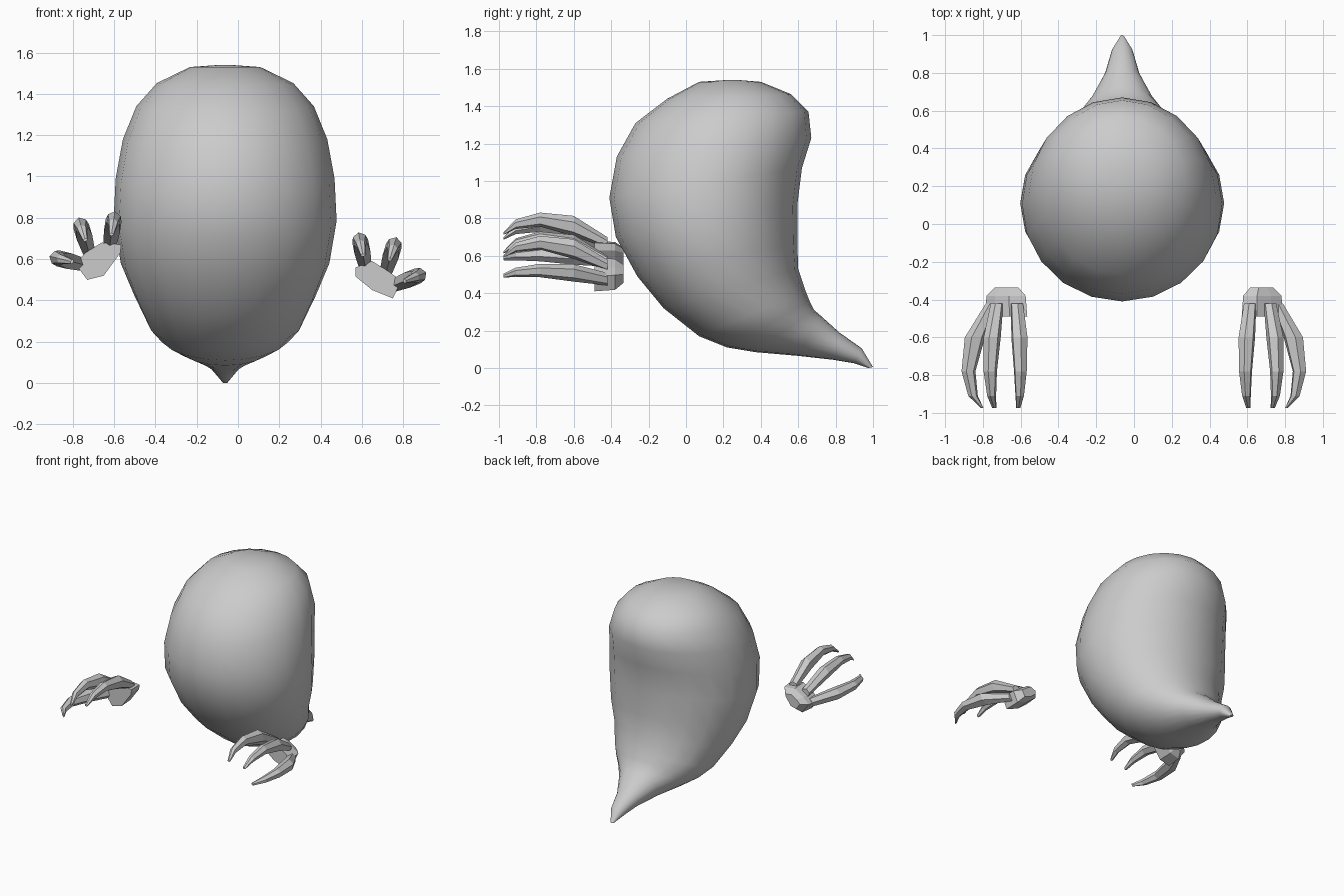
import bpy, bmesh, math
from mathutils import Vector

if "Cube" in bpy.data.objects:
    bpy.data.objects.remove(bpy.data.objects["Cube"])

grey = bpy.data.materials.new("plain grey")
grey.diffuse_color = (0.6, 0.6, 0.6, 1)
grey.use_nodes = True
grey.node_tree.nodes["Principled BSDF"].inputs["Base Color"].default_value = grey.diffuse_color


def loft(name, rings, smooth=False):
    """Skin a list of equal-length closed rings and cap both ends."""
    bm = bmesh.new()
    rows = [[bm.verts.new(p) for p in ring] for ring in rings]
    n = len(rows[0])
    for a, b in zip(rows, rows[1:]):
        for i in range(n):
            j = (i + 1) % n
            bm.faces.new((a[i], a[j], b[j], b[i]))
    bm.faces.new(rows[0][::-1])
    bm.faces.new(rows[-1])
    bmesh.ops.recalc_face_normals(bm, faces=bm.faces)
    mesh = bpy.data.meshes.new(name)
    bm.to_mesh(mesh)
    bm.free()
    mesh.materials.append(grey)
    obj = bpy.data.objects.new(name, mesh)
    bpy.context.collection.objects.link(obj)
    if smooth:
        bpy.context.view_layer.objects.active = obj
        obj.select_set(True)
        bpy.ops.object.shade_smooth_by_angle(angle=math.radians(50))
        obj.select_set(False)
    return obj


# Body: tilted elliptical sections (front y, front z, back y, back z, half width)
sections = [
    (0.22, 1.54, 0.28, 1.54, 0.03),
    (0.07, 1.53, 0.40, 1.53, 0.17),
    (-0.10, 1.44, 0.56, 1.465, 0.33),
    (-0.27, 1.31, 0.655, 1.37, 0.43),
    (-0.37, 1.13, 0.67, 1.23, 0.495),
    (-0.41, 0.91, 0.62, 1.07, 0.53),
    (-0.375, 0.70, 0.595, 0.87, 0.54),
    (-0.26, 0.49, 0.595, 0.67, 0.505),
    (-0.12, 0.32, 0.60, 0.53, 0.44),
    (0.07, 0.17, 0.64, 0.41, 0.375),
    (0.22, 0.11, 0.66, 0.36, 0.32),
    (0.37, 0.085, 0.685, 0.31, 0.25),
    (0.60, 0.065, 0.72, 0.28, 0.165),
    (0.78, 0.045, 0.82, 0.19, 0.09),
    (0.90, 0.025, 0.94, 0.105, 0.055),
    (0.975, 0.0, 1.0, 0.005, 0.012),
]
rings = []
for fy, fz, by, bz, w in sections:
    front, back = Vector((-0.0625, fy, fz)), Vector((-0.0625, by, bz))
    mid, half = (front + back) / 2, (front - back) / 2
    rings.append([mid + half * math.cos(t) + Vector((w * math.sin(t), 0, 0))
                  for t in (2 * math.pi * i / 20 for i in range(20))])
loft("body", rings, smooth=True)

# Claw stations: y, outward offset, half thickness, half width
claw = [
    (-0.42, 0.00, 0.030, 0.035),
    (-0.60, 0.09, 0.055, 0.045),
    (-0.78, 0.125, 0.038, 0.036),
    (-0.91, 0.10, 0.026, 0.024),
    (-0.975, 0.05, 0.007, 0.012),
]


def make_claw(name, x, z, dx, dz):
    out = Vector((dx, 0, dz)).normalized()
    side = Vector((-out.z, 0, out.x))
    loft(name, [[Vector((x, y, z)) + out * (o + t * math.cos(a)) + side * w * math.sin(a)
                 for a in (math.pi * i / 3 for i in range(6))]
                for y, o, t, w in claw])


def make_palm(name, outline):
    cx = sum(p[0] for p in outline) / len(outline)
    cz = sum(p[1] for p in outline) / len(outline)
    loft(name, [[(cx + (x - cx) * s, y, cz + (z - cz) * s) for x, z in outline]
                for y, s in ((-0.335, 0.55), (-0.38, 0.92), (-0.49, 1.0))])


# Hands: a faceted palm with three curved claws each
make_palm("left_palm", [(-0.79, 0.58), (-0.74, 0.63), (-0.66, 0.68), (-0.565, 0.67),
                        (-0.57, 0.63), (-0.65, 0.52), (-0.73, 0.50)])
make_palm("right_palm", [(0.57, 0.56), (0.65, 0.59), (0.73, 0.54), (0.79, 0.495),
                         (0.75, 0.41), (0.65, 0.45), (0.57, 0.515)])
for name, x, z, dx, dz in [
    ("left_inner_claw", -0.62, 0.67, 0.15, 1),
    ("left_middle_claw", -0.725, 0.645, -0.3, 1),
    ("left_outer_claw", -0.755, 0.575, -1, 0.25),
    ("right_inner_claw", 0.615, 0.57, -0.2, 1),
    ("right_middle_claw", 0.72, 0.55, 0.3, 1),
    ("right_outer_claw", 0.76, 0.475, 1, 0.4),
]:
    make_claw(name, x, z, dx, dz)
